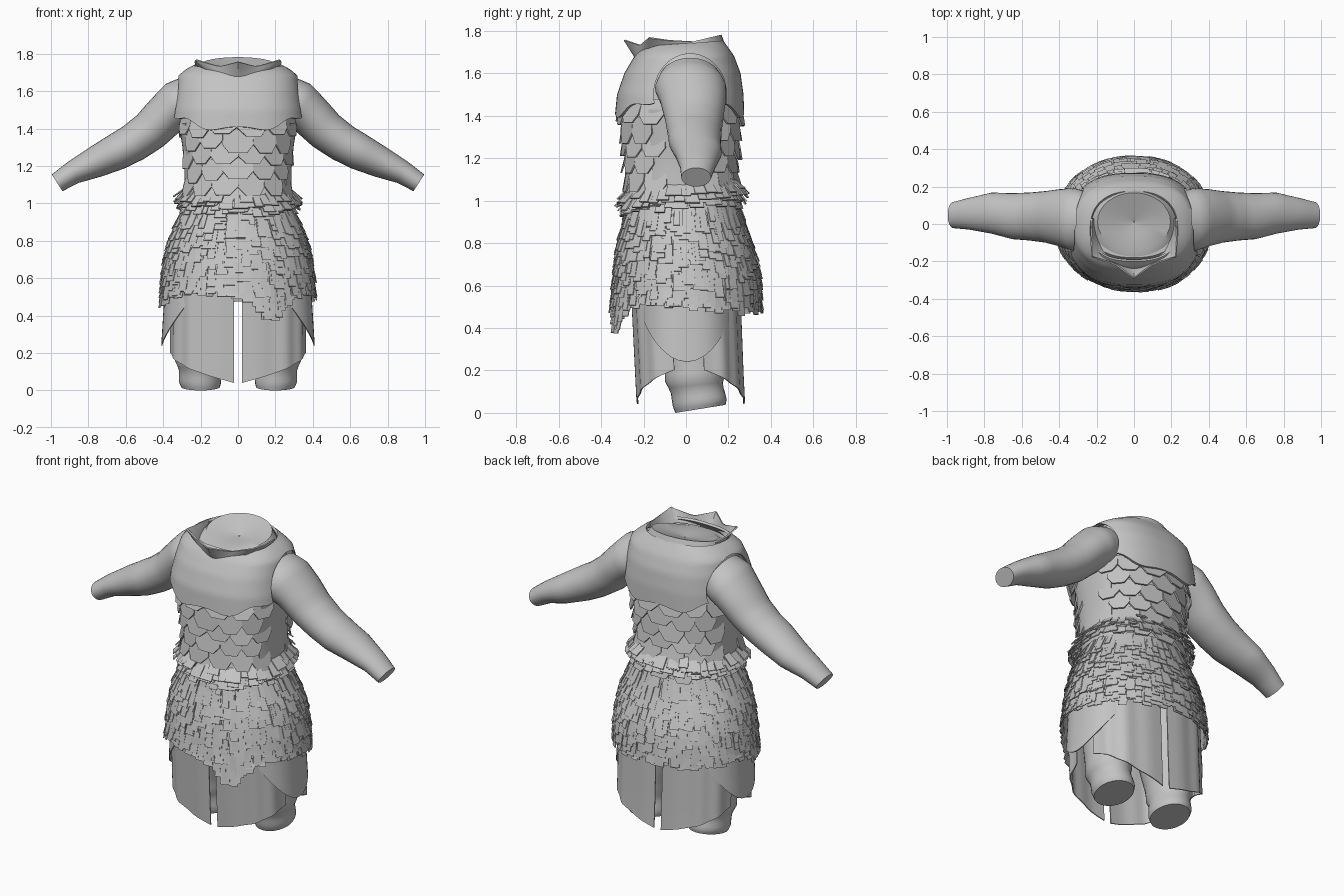
import bpy, bmesh, random
from math import sin, cos, pi, exp, copysign, radians
from mathutils import Vector

random.seed(4)
if "Cube" in bpy.data.objects:
    bpy.data.objects.remove(bpy.data.objects["Cube"])

grey = bpy.data.materials.new("plain grey")
grey.use_nodes = True
grey.diffuse_color = (0.55, 0.55, 0.55, 1)
grey.node_tree.nodes["Principled BSDF"].inputs["Base Color"].default_value = (0.55, 0.55, 0.55, 1)


def finish(name, bm, smooth=True, thick=0):
    bmesh.ops.recalc_face_normals(bm, faces=bm.faces)
    mesh = bpy.data.meshes.new(name)
    bm.to_mesh(mesh)
    bm.free()
    mesh.materials.append(grey)
    ob = bpy.data.objects.new(name, mesh)
    bpy.context.collection.objects.link(ob)
    bpy.ops.object.select_all(action='DESELECT')
    ob.select_set(True)
    bpy.context.view_layer.objects.active = ob
    if thick:
        mod = ob.modifiers.new("thickness", 'SOLIDIFY')
        mod.thickness = thick
        mod.offset = 0
        bpy.ops.object.modifier_apply(modifier=mod.name)
    if smooth:
        bpy.ops.object.shade_smooth_by_angle(angle=radians(35))
    return ob


def sheet(name, f, nu, nv, closed=True, caps=False, thick=0):
    """Grid surface from f(u, v), u around and v along, both 0..1."""
    bm = bmesh.new()
    cols = nu if closed else nu + 1
    rows = [[bm.verts.new(f(i / nu, j / nv)) for i in range(cols)] for j in range(nv + 1)]
    for a, b in zip(rows, rows[1:]):
        for i in range(nu):
            k = (i + 1) % cols
            bm.faces.new((a[i], a[k], b[k], b[i]))
    if caps:
        bm.faces.new(rows[0])
        bm.faces.new(rows[-1])
    return finish(name, bm, True, thick)


def lerp_rows(rows, t):
    """Interpolate rows whose first entry is the key, in rising order."""
    for a, b in zip(rows, rows[1:]):
        if t <= b[0]:
            break
    k = min(max((t - a[0]) / (b[0] - a[0]), 0), 1)
    return [p + (q - p) * k for p, q in zip(a[1:], b[1:])]


def body(rows, power):
    """Surface point from angle, height and outward offset; rows are z, half width, front, back."""
    def point(th, z, out=0):
        rx, front, back = lerp_rows(rows, z)
        c, s = cos(th), sin(th)
        x = copysign(abs(c) ** (2 / power), c) * (rx + out)
        y = copysign(abs(s) ** (2 / power), s) * ((back - front) / 2 + out)
        return Vector((x, y + (front + back) / 2, z))
    return point


torso = body([(.95, .285, -.27, .24), (1.1, .27, -.265, .22), (1.2, .272, -.275, .225),
              (1.3, .282, -.285, .235), (1.42, .3, -.30, .245), (1.6, .29, -.26, .23),
              (1.7, .25, -.18, .18)], 2.3)
chest = body([(1.38, .358, -.33, .268), (1.5, .345, -.318, .264), (1.6, .328, -.283, .25),
              (1.68, .312, -.235, .22), (1.715, .27, -.2, .195), (1.75, .2, -.16, .17)], 2.5)
hips = body([(.4, .415, -.355, .35), (.6, .402, -.34, .35), (.7, .39, -.33, .335),
             (.8, .367, -.315, .303), (.9, .323, -.288, .268), (.98, .29, -.272, .25)], 2.1)


def hem(th):
    a = th % (2 * pi)
    dip = .14 * exp(-((a - radians(294)) / .26) ** 2)
    return .535 - dip - .06 * exp(-((a - radians(195)) / .25) ** 2) - .02 * sin(a)


# Body layers under the armour
sheet("torso", lambda u, v: torso(u * 2 * pi, .95 + .75 * v), 48, 16, caps=True)
sheet("skirt_base", lambda u, v: hips(u * 2 * pi, .98 + (hem(u * 2 * pi) + .02 - .98) * v), 64, 12)


# Breastplate with armholes
def chest_edge(th):
    return 1.395 + .085 * cos(th) ** 2 + .014 * cos(8 * th)


def chest_point(u, v):
    th = u * 2 * pi
    low = chest_edge(th)
    return chest(th, low + (1.735 + .015 * sin(th) - low) * v)


plate = sheet("breastplate", chest_point, 96, 18, thick=.014)
bpy.ops.mesh.primitive_cylinder_add(vertices=48, radius=1, depth=2, location=(0, .02, 1.5),
                                    rotation=(0, pi / 2, 0))
cutter = bpy.context.object
cutter.scale = (.192, .172, 1)
cutter.hide_render = True
bpy.context.view_layer.update()
bpy.context.view_layer.objects.active = plate
cut = plate.modifiers.new("armholes", 'BOOLEAN')
cut.object = cutter
cut.operation = 'DIFFERENCE'
bpy.ops.object.modifier_apply(modifier=cut.name)
bpy.data.objects.remove(cutter)


# Neck with a shallow lid
def neck_point(u, v):
    a = u * 2 * pi
    r = [1.2, 1, .5, .02][round(v * 3)]
    y = .155 * r * sin(a) + .012
    z = 1.742 + .24 * y if v > 0 else 1.70
    return Vector((.195 * r * cos(a), y, z - .03 * (1 - r) * (v > .4)))


sheet("neck", neck_point, 32, 3)

# Pointed front collar: share of the half, outer x, y, z
collar_rows = [(0, .225, .03, 1.75), (.3, .23, -.08, 1.755), (.55, .225, -.175, 1.768),
               (.78, .1, -.215, 1.732), (1, 0, -.29, 1.757)]


def collar_point(u, v):
    side = 1 if u < .5 else -1
    t = 1 - abs(2 * u - 1)
    tip = Vector(lerp_rows(collar_rows, t))
    a = t * pi / 2
    base = Vector((.215 * cos(a), .03 - .265 * sin(a), 1.705 - .035 * t))
    p = base.lerp(tip, v)
    return Vector((p.x * side, p.y, p.z))


sheet("collar", collar_point, 40, 3, closed=False, thick=.008)


# Overlapping plates: local outline points are (across, down)
def add_plate(bm, surf, th, width, z, length, outline, flare, lift=.004):
    verts = [bm.verts.new(surf(th + a * width, z - d * length, lift + flare * d)) for a, d in outline]
    bm.faces.new(verts)


square = [(-.5, 0), (.5, 0), (.5, 1), (-.5, 1)]
pointed = [(-.5, 0), (0, 0), (.5, 0), (.52, .6), (.26, 1), (-.26, 1), (-.52, .6)]

# Torso scales
bm = bmesh.new()
for row in range(6):
    for i in range(14):
        th = (i + .5 * (row % 2)) * 2 * pi / 14
        if abs(cos(th)) > .95:
            continue
        z = 1.47 - row * .077 + random.uniform(-.008, .008)
        add_plate(bm, torso, th, 2 * pi / 14, z, random.uniform(.10, .13), pointed,
                  random.uniform(.024, .036))
finish("torso_scales", bm, False, .008)

# Smooth panels beneath the arms
for name, mid in (("left_side_panel", 0), ("right_side_panel", pi)):
    sheet(name, lambda u, v: torso(mid + (u - .5) * 1.0, 1.07 + .36 * v, .011), 10, 6,
          closed=False, thick=.008)

# Skirt shingles
bm = bmesh.new()
z = .975
while z > .4:
    count = 56
    for i in range(count):
        th = (i + random.uniform(-.35, .35)) * 2 * pi / count
        length = min(random.uniform(.06, .12), z - hem(th) + random.uniform(.02, .05))
        if length > .03:
            add_plate(bm, hips, th, random.uniform(.8, 1.3) * 2 * pi / count,
                      z + random.uniform(-.015, .01), length, square, random.uniform(.006, .015), .002)
    z -= .036
finish("skirt_shingles", bm, False, .004)

# Ragged belt
bm = bmesh.new()
for top, flare in ((1.08, .06), (1.06, .055), (1.03, .045)):
    for i in range(44):
        th = (i + random.uniform(-.3, .3)) * 2 * pi / 44
        add_plate(bm, torso, th, random.uniform(.14, .22), top + .028 * sin(th) + random.uniform(-.01, .01),
                  random.uniform(.05, .075), square, flare * random.uniform(.6, 1.1), .006)
finish("belt_tufts", bm, False, .006)

# Cloth panels below the skirt
cloth = body([(.0, .362, -.225, .275), (.2, .362, -.235, .265), (.6, .36, -.255, .25)], 3.2)
flap = body([(.2, .41, -.25, .26), (.6, .385, -.25, .25)], 2.6)


def cloth_panel(name, start, end):
    def point(u, v):
        th = start + (end - start) * u
        low = .035 + .27 * abs(cloth(th, .1).x) + .07 * u ** 2
        return cloth(th, low + (.62 - low) * v, .004 * sin(u * 19))
    sheet(name, point, 20, 8, closed=False, thick=.006)


for side, x_dir in (("left", 1), ("right", -1)):
    for part, y_dir in (("front", -1), ("back", 1)):
        middle = y_dir * pi / 2
        cloth_panel(side + "_" + part + "_cloth", middle - x_dir * y_dir * .012,
                    middle - x_dir * y_dir * 1.44)

    def flap_point(u, v):
        t = 2 * u - 1
        low = .24 + .32 * abs(t) ** 1.5
        return flap((0 if x_dir > 0 else pi) + t * 1.15, low + (.62 - low) * v)
    sheet(side + "_hip_cloth", flap_point, 24, 8, closed=False, thick=.006)

# Arms: key, x, y, z, radius in front plane, radius in depth
arm_rows = [(0, .25, .02, 1.56, .125, .15), (1, .315, .022, 1.53, .13, .168),
            (2, .385, .033, 1.473, .116, .155), (3, .47, .038, 1.388, .109, .138),
            (4, .56, .04, 1.324, .103, .128), (5, .65, .042, 1.275, .098, .123),
            (6, .76, .058, 1.222, .084, .11), (7, .88, .055, 1.166, .063, .085),
            (8, .967, .048, 1.11, .053, .07)]
# Legs: height, x, y, half width, half depth
leg_rows = [(0, .2, .068, .104, .118), (.03, .203, .065, .113, .127), (.085, .208, .055, .108, .125),
            (.11, .212, .048, .104, .122), (.14, .218, .042, .12, .14), (.2, .215, .04, .12, .138),
            (.3, .205, .03, .13, .15), (.65, .17, 0, .15, .18)]

for side, m in (("left", 1), ("right", -1)):
    def arm_point(u, v):
        k = v * 8
        x, y, z, r, depth = lerp_rows(arm_rows, k)
        a, b = lerp_rows(arm_rows, max(k - .5, 0)), lerp_rows(arm_rows, min(k + .5, 8))
        along = Vector((b[0] - a[0], b[2] - a[2])).normalized()
        c, s = cos(u * 2 * pi), sin(u * 2 * pi)
        return Vector((m * (x - along.y * r * c), y + depth * s, z + along.x * r * c))

    def leg_point(u, v):
        z = .65 * v ** 1.6
        x, y, rx, ry = lerp_rows(leg_rows, z)
        py = y + ry * sin(u * 2 * pi)
        return Vector((m * (x + rx * cos(u * 2 * pi)), py, z + .16 * (py + .05) * (1 - v)))

    sheet(side + "_arm", arm_point, 28, 24, caps=True)
    sheet(side + "_leg", leg_point, 28, 20, caps=True)
